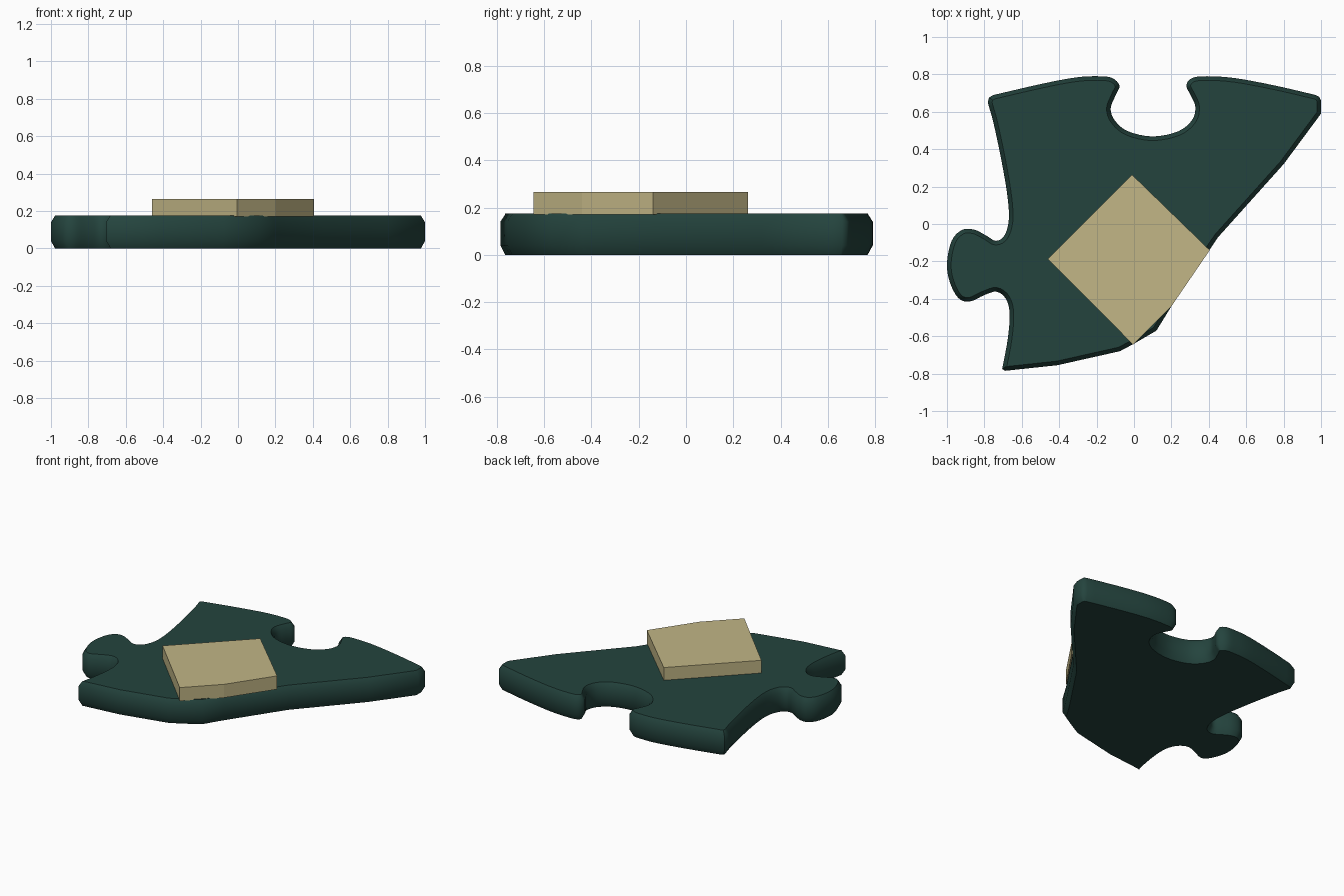
import bpy, bmesh
from mathutils import Vector

if "Cube" in bpy.data.objects:
    bpy.data.objects.remove(bpy.data.objects["Cube"])


def material(name, rgb):
    m = bpy.data.materials.new(name)
    m.diffuse_color = (*rgb, 1)
    m.use_nodes = True
    m.node_tree.nodes["Principled BSDF"].inputs["Base Color"].default_value = m.diffuse_color
    return m


def smooth_path(pts, steps=4):
    """Catmull-Rom curve through an open run of points, without its last point."""
    p = [Vector(q) for q in pts]
    p = [2 * p[0] - p[1]] + p + [2 * p[-1] - p[-2]]
    out = []
    for a, b, c, d in zip(p, p[1:], p[2:], p[3:]):
        for i in range(steps):
            t = i / steps
            out.append(0.5 * (2 * b + (c - a) * t + (2 * a - 5 * b + 4 * c - d) * t * t
                              + (3 * b - a - 3 * c + d) * t ** 3))
    return out


def inset(loop, dist):
    """Move a clockwise loop inwards along its mitred normals."""
    out = []
    for i, q in enumerate(loop):
        d1 = (q - loop[i - 1]).normalized()
        d2 = (loop[(i + 1) % len(loop)] - q).normalized()
        n1, n2 = Vector((d1.y, -d1.x)), Vector((d2.y, -d2.x))
        out.append(q + (n1 + n2) * dist / max(1 + n1.dot(n2), 0.5))
    return out


def slab(name, loop, levels, mat):
    """Solid made of stacked outlines; levels are (height, inset)."""
    bm = bmesh.new()
    rings = [[bm.verts.new((*q, z)) for q in inset(loop, d)] for z, d in levels]
    n = len(loop)
    for lo, hi in zip(rings, rings[1:]):
        for i in range(n):
            j = (i + 1) % n
            bm.faces.new((lo[i], lo[j], hi[j], hi[i]))
    bm.faces.new(rings[0])
    bm.faces.new(rings[-1])
    bmesh.ops.recalc_face_normals(bm, faces=bm.faces[:])
    me = bpy.data.meshes.new(name)
    bm.to_mesh(me)
    bm.free()
    me.materials.append(mat)
    ob = bpy.data.objects.new(name, me)
    bpy.context.collection.objects.link(ob)
    return ob


green = material("dark green", (0.0177, 0.0578, 0.048))
tan = material("tan", (0.539, 0.468, 0.238))

# Puzzle piece outline, clockwise: top edge with its socket
top_edge = [(-0.75, 0.69), (-0.50, 0.748), (-0.315, 0.783), (-0.20, 0.79), (-0.12, 0.782),
            (-0.078, 0.74), (-0.10, 0.685), (-0.125, 0.615), (-0.10, 0.55), (-0.03, 0.495),
            (0.10, 0.468), (0.235, 0.495), (0.31, 0.555), (0.328, 0.625), (0.305, 0.685),
            (0.28, 0.74), (0.31, 0.78), (0.39, 0.79), (0.54, 0.78), (0.755, 0.74), (0.97, 0.69)]
# Straight cut right and lower edges
cut_edge = [(0.97, 0.69), (0.99, 0.68), (1.0, 0.66), (1.0, 0.59), (0.80, 0.32), (0.45, -0.07),
            (0.20, -0.44), (0.12, -0.57), (0.0, -0.64), (-0.075, -0.68), (-0.41, -0.755),
            (-0.69, -0.785)]
# Left edge with its knob
left_edge = [(-0.705, -0.775), (-0.675, -0.615), (-0.665, -0.48), (-0.685, -0.40),
             (-0.735, -0.362), (-0.80, -0.38), (-0.88, -0.415), (-0.94, -0.395), (-0.985, -0.31),
             (-1.0, -0.21), (-0.975, -0.09), (-0.92, -0.032), (-0.855, -0.03), (-0.79, -0.062),
             (-0.74, -0.09), (-0.695, -0.065), (-0.67, 0.015), (-0.675, 0.135), (-0.705, 0.32),
             (-0.75, 0.535), (-0.782, 0.65)]
outline = (smooth_path(top_edge) + [Vector(q) for q in cut_edge]
           + smooth_path(left_edge) + [Vector(left_edge[-1]), Vector((-0.775, 0.677))])

# Chamfered puzzle piece body
body = slab("puzzle_piece", outline, [(0, 0.022), (0.04, 0), (0.14, 0), (0.175, 0.022)], green)
bpy.context.view_layer.objects.active = body
body.select_set(True)
bpy.ops.object.shade_smooth_by_angle(angle=0.65)

# Raised diamond tile, trimmed along the cut edge
diamond = [(-0.01, 0.263), (0.405, -0.14), (0.20, -0.44), (-0.005, -0.645), (-0.46, -0.187)]
slab("diamond_tile", [Vector(q) for q in diamond], [(0.17, 0), (0.265, 0)], tan)
